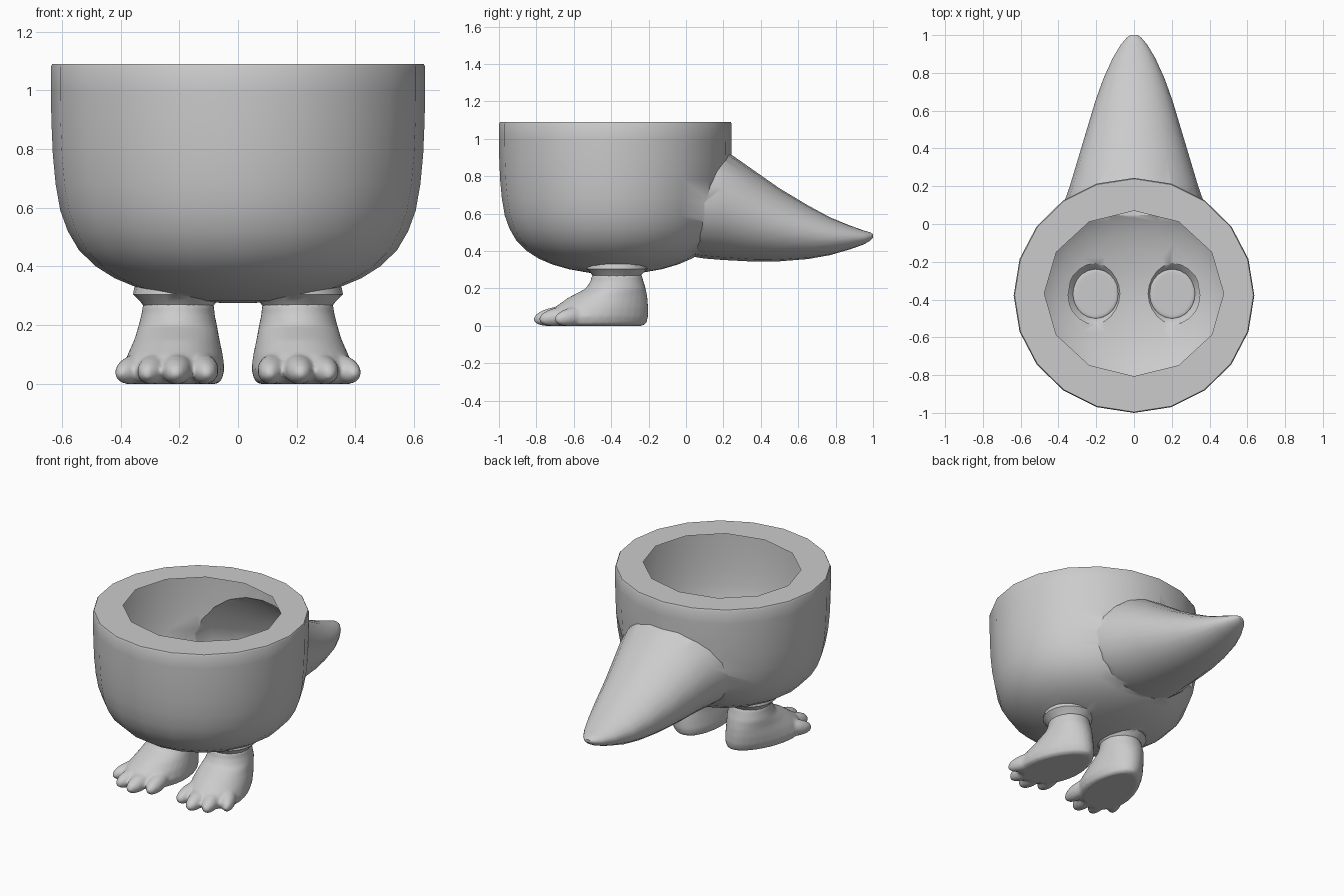
import bpy, bmesh, math
from mathutils import Matrix, Vector

if "Cube" in bpy.data.objects:
    bpy.data.objects.remove(bpy.data.objects["Cube"])

SIDES = 20


def ring(center, u, v, n=SIDES):
    """Ellipse of n points round center, with half axes u and v."""
    c, u, v = Vector(center), Vector(u), Vector(v)
    return [c + u * math.cos(2 * math.pi * i / n) + v * math.sin(2 * math.pi * i / n)
            for i in range(n)]


def loft(bm, rings):
    """Skin a list of rings and cap both ends."""
    loops = [[bm.verts.new(p) for p in r] for r in rings]
    n = len(loops[0])
    for a, b in zip(loops, loops[1:]):
        for i in range(n):
            j = (i + 1) % n
            bm.faces.new((a[i], a[j], b[j], b[i]))
    bm.faces.new(loops[0][::-1])
    bm.faces.new(loops[-1])


def make(name, bm):
    bmesh.ops.recalc_face_normals(bm, faces=bm.faces)
    me = bpy.data.meshes.new(name)
    bm.to_mesh(me)
    bm.free()
    ob = bpy.data.objects.new(name, me)
    bpy.context.collection.objects.link(ob)
    return ob


def smooth(me, degrees):
    me.polygons.foreach_set("use_smooth", [True] * len(me.polygons))
    me.set_sharp_from_angle(angle=math.radians(degrees))


# Bowl: lathed profile (relative radius, height)
CY, RX, RY = -0.378, 0.637, 0.622
profile = [(0.08, 0.275), (0.22, 0.283), (0.40, 0.303), (0.54, 0.328), (0.66, 0.36),
           (0.76, 0.40), (0.85, 0.455), (0.91, 0.52), (0.95, 0.59), (0.975, 0.68),
           (0.99, 0.78), (0.998, 0.90), (1.0, 1.0), (1.0, 1.08), (0.992, 1.09)]
bm = bmesh.new()
loft(bm, [ring((0, CY, z), (RX * r, 0, 0), (0, RY * r, 0)) for r, z in profile])
bowl = make("bowl_with_tail", bm)

# Tail: sections along y (y, bottom z, top z, half width)
sections = [(-0.08, 0.41, 0.90, 0.36), (0.0, 0.375, 0.93, 0.385), (0.10, 0.36, 0.95, 0.375),
            (0.20, 0.352, 0.945, 0.34), (0.35, 0.344, 0.84, 0.295), (0.50, 0.345, 0.735, 0.25),
            (0.65, 0.357, 0.645, 0.205), (0.77, 0.378, 0.58, 0.162), (0.88, 0.41, 0.535, 0.112),
            (0.95, 0.435, 0.51, 0.07), (0.985, 0.455, 0.50, 0.04), (1.0, 0.472, 0.49, 0.018)]
bm = bmesh.new()
loft(bm, [ring((0, y, (a + b) / 2), (w, 0, 0), (0, 0, (b - a) / 2)) for y, a, b, w in sections])
helpers = [make("tail_helper", bm)]

# Flared collars where the legs meet the bowl
LEG = (0.2025, -0.37)
for s in (-1, 1):
    bm = bmesh.new()
    loft(bm, [ring((s * LEG[0], LEG[1], z), (r, 0, 0), (0, r + 0.008, 0))
              for r, z in ((0.12, 0.267), (0.13, 0.28), (0.155, 0.305), (0.15, 0.33))])
    helpers.append(make("collar_helper", bm))

# Join them into one hollow shell
for h in helpers:
    mod = bowl.modifiers.new("join", 'BOOLEAN')
    mod.operation, mod.solver, mod.object = 'UNION', 'EXACT', h
dg = bpy.context.evaluated_depsgraph_get()
shell = bpy.data.meshes.new_from_object(bowl.evaluated_get(dg))
bowl.modifiers.clear()
bowl.data = shell
for h in helpers:
    bpy.data.objects.remove(h)

# Open the top and the leg holes, then fill a flat rim round a 12-sided mouth
bm = bmesh.new()
bm.from_mesh(shell)
bm.normal_update()
caps = []
for f in bm.faces:
    z = f.calc_center_median().z
    if (f.normal.z > 0.99 and z > 1.085) or (f.normal.z < -0.99 and z < 0.269):
        caps.append(f)
bmesh.ops.delete(bm, geom=caps, context='FACES')
edges = [e for e in bm.edges if e.is_boundary and min(v.co.z for v in e.verts) > 1.085]
mouth = [bm.verts.new(p) for p in ring((0, -0.368, 1.09), (0.475, 0, 0), (0, 0.438, 0), 12)]
edges += [bm.edges.new((mouth[i - 1], mouth[i])) for i in range(12)]
rim = bmesh.ops.triangle_fill(bm, use_beauty=True, edges=edges)["geom"]
for f in rim:
    if isinstance(f, bmesh.types.BMFace):
        f.normal_update()
        if f.normal.z < 0:
            f.normal_flip()
bm.to_mesh(shell)
bm.free()
smooth(shell, 40)

# Foot: horizontal sections (z, x min, x max, y front, y back)
slices = [(0.0, 0.07, 0.35, -0.69, -0.235), (0.012, 0.055, 0.37, -0.72, -0.212),
          (0.05, 0.045, 0.38, -0.74, -0.202), (0.10, 0.052, 0.372, -0.70, -0.202),
          (0.15, 0.063, 0.355, -0.63, -0.206), (0.20, 0.072, 0.34, -0.535, -0.215),
          (0.24, 0.08, 0.328, -0.51, -0.228), (0.274, 0.081, 0.324, -0.502, -0.237)]
bm = bmesh.new()
rings = []
for z, x0, x1, y0, y1 in slices:
    r = ring(((x0 + x1) / 2, (y0 + y1) / 2, z), ((x1 - x0) / 2, 0, 0), (0, (y1 - y0) / 2, 0), 32)
    for p in r:
        t = max(0.0, 1 - z / 0.22) * (-0.45 - p.y)   # broaden and turn out the front
        p.x += 0.14 * t + (p.x - 0.2) * 0.7 * t
    rings.append(r)
loft(bm, rings)

# Toes: (tip x, tip y, outward turn in degrees, radius)
for x, y, turn, rad in ((0.105, -0.765, -6, 0.05), (0.215, -0.815, 4, 0.052),
                        (0.315, -0.785, 14, 0.05), (0.405, -0.70, 28, 0.047)):
    a = math.radians(turn)
    d = Vector((math.sin(a), -math.cos(a), 0))
    c = Vector((x, y, 0.05)) - d * 0.115
    m = (Matrix.Translation(c) @ Matrix.Rotation(a, 4, 'Z') @ Matrix.Rotation(math.radians(9), 4, 'X')
         @ Matrix.Diagonal((rad, 0.118, 0.05, 1)))
    bmesh.ops.create_uvsphere(bm, u_segments=20, v_segments=12, radius=1, matrix=m)
for v in bm.verts:
    v.co.z = max(v.co.z, 0.0)
feet = make("feet", bm)

# Blend the foot into one skin and mirror it
mod = feet.modifiers.new("blend", 'REMESH')
mod.mode, mod.voxel_size = 'VOXEL', 0.01
mod = feet.modifiers.new("soften", 'SMOOTH')
mod.factor, mod.iterations = 0.5, 4
feet.modifiers.new("pair", 'MIRROR')
dg = bpy.context.evaluated_depsgraph_get()
skin = bpy.data.meshes.new_from_object(feet.evaluated_get(dg))
feet.modifiers.clear()
feet.data = skin
smooth(skin, 50)
